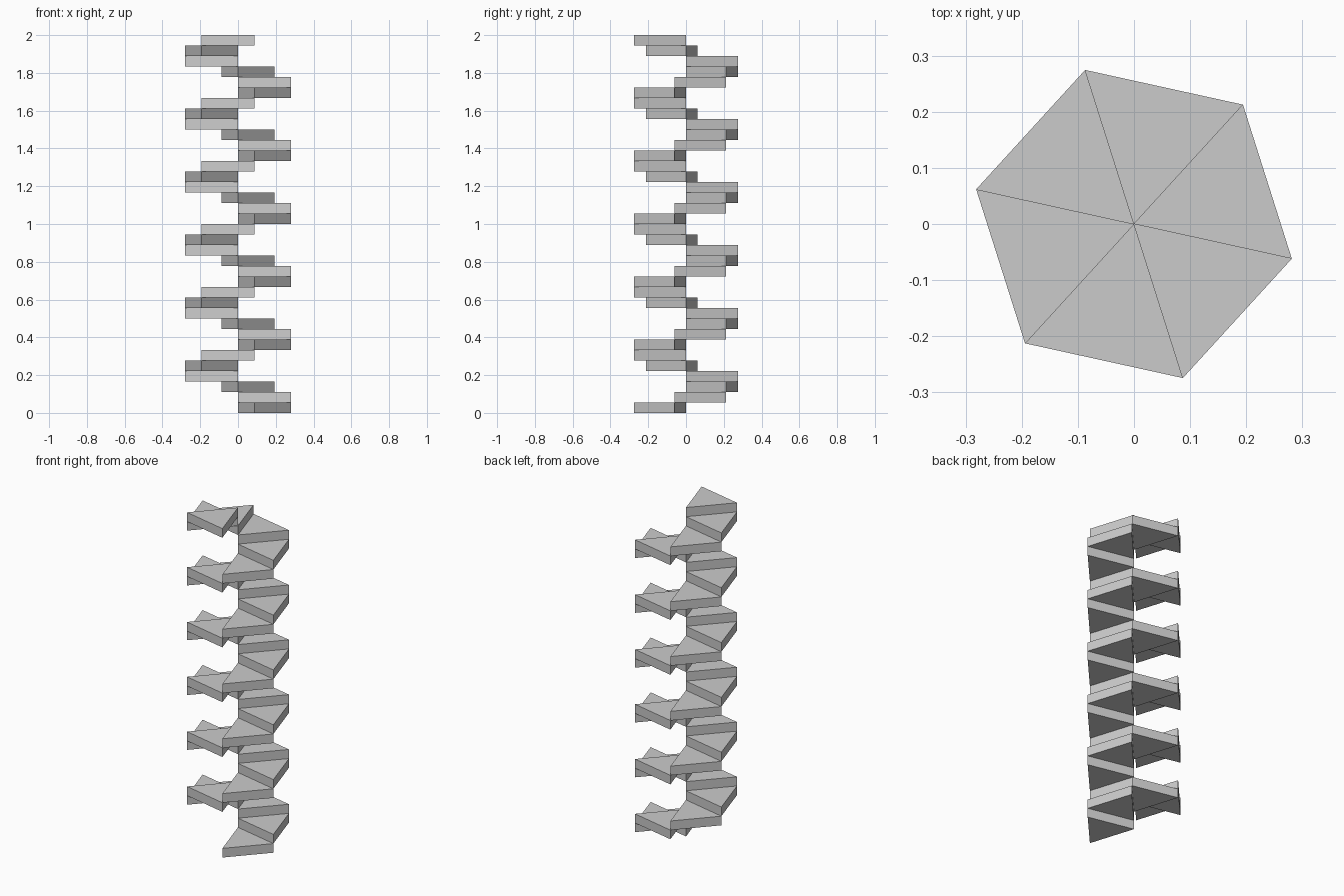
import bpy, bmesh
from math import cos, sin, radians

if "Cube" in bpy.data.objects:
    bpy.data.objects.remove(bpy.data.objects["Cube"])

STEPS = 36
HEIGHT = 2.0 / STEPS
RADIUS = 0.288
START = -72.4   # angle of the first step's leading edge
TURN = 60.0     # each step covers one sixth of a turn


def rim(angle):
    a = radians(angle)
    return RADIUS * cos(a), RADIUS * sin(a)


# One triangular wedge step, extruded up from its base
def add_step(i):
    a = START + TURN * i
    z = HEIGHT * i
    bm = bmesh.new()
    outline = [(0, 0), rim(a), rim(a + TURN)]
    base = bm.faces.new([bm.verts.new((x, y, z)) for x, y in outline])
    top = bmesh.ops.extrude_face_region(bm, geom=[base])["geom"]
    bmesh.ops.translate(bm, vec=(0, 0, HEIGHT),
                        verts=[v for v in top if isinstance(v, bmesh.types.BMVert)])
    bmesh.ops.recalc_face_normals(bm, faces=bm.faces)
    mesh = bpy.data.meshes.new(f"stair_step_{i + 1:02d}")
    bm.to_mesh(mesh)
    bm.free()
    bpy.context.collection.objects.link(bpy.data.objects.new(mesh.name, mesh))


# Spiral of steps rising anticlockwise
for i in range(STEPS):
    add_step(i)
